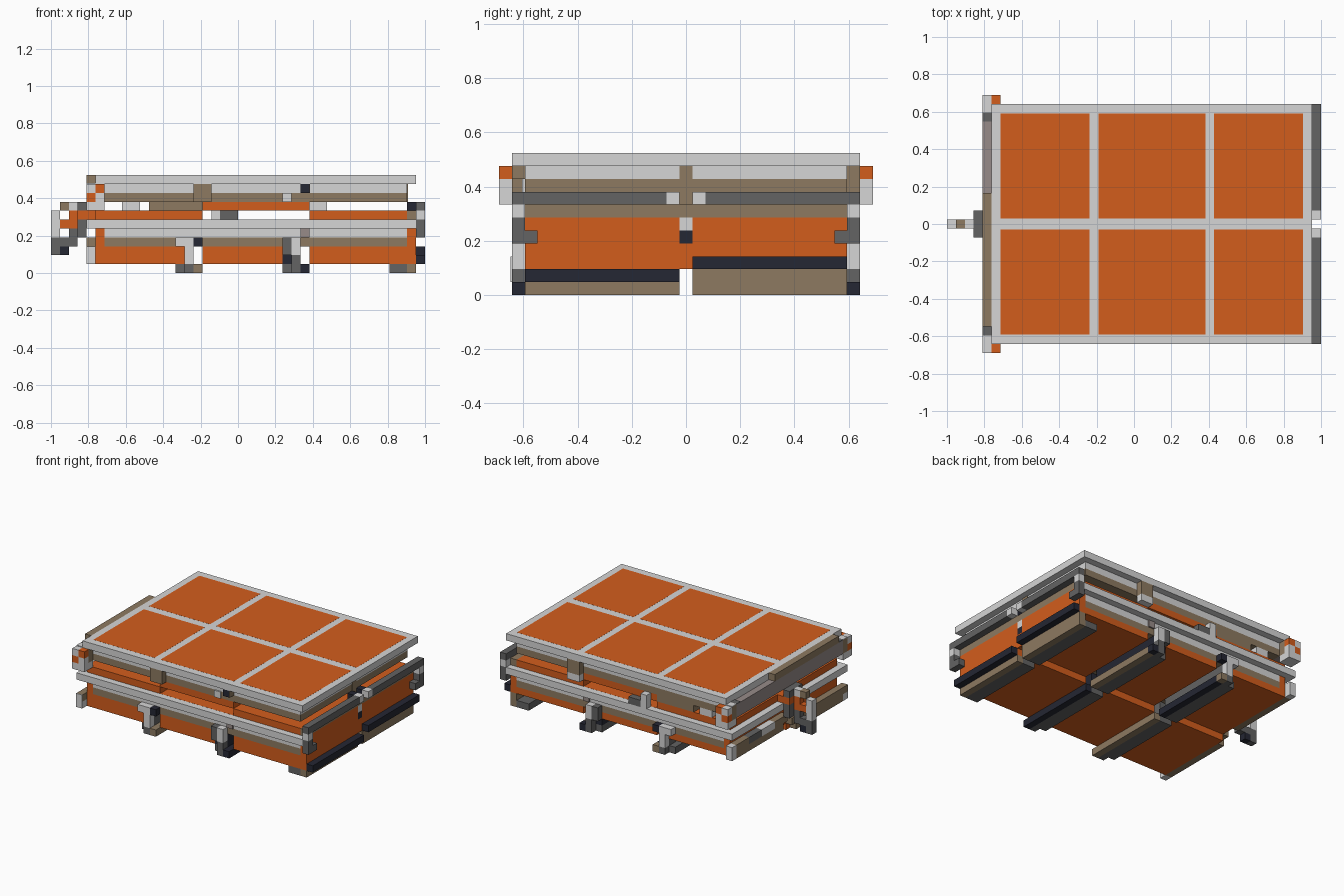
import bpy
import bmesh
from mathutils import Matrix, Vector

default = bpy.data.objects.get("Cube")
if default:
    bpy.data.objects.remove(default)

CELL = 2 / 42          # the model sits on a grid of cubes
LONG, WIDE = 42, 29    # grid size along x and y


def material(name, *rgb):
    mat = bpy.data.materials.new(name)
    mat.use_nodes = True
    mat.diffuse_color = (*rgb, 1)
    mat.node_tree.nodes["Principled BSDF"].inputs["Base Color"].default_value = (*rgb, 1)
    return mat


orange = material("burnt orange", .65, .11, .012)
light = material("light grey", .67, .67, .67)
brown = material("dusty brown", .27, .195, .12)
dark = material("dark grey", .125, .125, .125)
navy = material("dark navy", .018, .02, .033)
mauve = material("mauve grey", .31, .26, .25)


def box(name, mat, xs, ys, zs, mirror=False):
    """Box from grid ranges; mirror adds its twin across the centre line."""
    bm = bmesh.new()
    spans = [ys, (WIDE - ys[1], WIDE - ys[0])] if mirror else [ys]
    for y0, y1 in spans:
        low = Vector((xs[0] - LONG / 2, y0 - WIDE / 2, zs[0])) * CELL
        high = Vector((xs[1] - LONG / 2, y1 - WIDE / 2, zs[1])) * CELL
        place = Matrix.Translation((low + high) / 2) @ Matrix.Diagonal((*(high - low), 1))
        bmesh.ops.create_cube(bm, size=1, matrix=place)
    mesh = bpy.data.meshes.new(name)
    bm.to_mesh(mesh)
    bm.free()
    mesh.materials.append(mat)
    obj = bpy.data.objects.new(name, mesh)
    bpy.context.collection.objects.link(obj)


FULL = (1, 28)      # across the plate
INNER = (2, 27)     # across the hull
RIGHT = (2, 14)     # right half of the hull
LEFT = (15, 27)     # left half of the hull
RAIL = (1, 2)       # right outer column
LEFT_RAIL = (27, 28)
MIDDLE = (14, 15)   # centre line
BODY = (6, 40)

# Top plate with six coloured panels
box("deck_plate", light, (5, 41), FULL, (10, 11))
for label, span in (("rear", (6, 16)), ("centre", (17, 29)), ("nose", (30, 40))):
    box(label + "_deck_panels", orange, span, (2.1, 13.9), (10.9, 11.01), True)

# Upper deck layers and fittings
box("upper_deck_band", light, BODY, INNER, (9, 10))
box("upper_deck_skirt", brown, BODY, INNER, (8, 9))
box("centre_upper_block", orange, (17, 29), INNER, (7, 8))
box("rear_upper_spacer", brown, (11, 17), (25, 27), (7, 8))
box("rear_upper_spacer_end", light, (8, 10), (25, 27), (7, 8))
box("nose_band_pillar", brown, (40, 40.1), MIDDLE, (7, 10))
box("right_side_box", brown, (16, 18), RAIL, (8, 10))
box("right_side_peg", navy, (28, 29), RAIL, (9, 10))
box("right_peg_cap", brown, (29, 29.1), RAIL, (9, 10))
box("left_side_box", brown, (29, 31), LEFT_RAIL, (8, 10))
box("left_side_box_base", light, (29, 31), LEFT_RAIL, (7, 8))
box("left_side_peg", light, (18, 19), LEFT_RAIL, (6, 8))
box("left_side_peg_base", dark, (19, 21), LEFT_RAIL, (6, 7))
box("right_side_bracket", light, (26, 27), (1.8, 2), (8, 9))

# Lower deck: plate, set-back band and skirt
box("lower_plate", light, (4, 40), FULL, (5, 6))
box("lower_plate_corner", light, (40, 41), RAIL, (5, 6), True)
box("lower_plate_panels", orange, (17, 29), RIGHT, (5.9, 6.01), True)
box("lower_band", light, BODY, INNER, (4, 5))
box("lower_skirt", brown, BODY, INNER, (3, 4))

# Stepped hull blocks; the right half hangs lower
for label, span in (("rear", (6, 15)), ("centre", (17, 26)), ("nose", (29, 40))):
    box(label + "_lower_block", orange, span, INNER, (2, 3))
    box(label + "_floor_block", orange, span, RIGHT, (1, 2))
box("rear_hull_top", orange, (5, 17), INNER, (6, 7))
box("nose_hull_top", orange, (29, 40), INNER, (6, 7))
box("rear_wall", orange, (5, 6), INNER, (2, 5))
box("rear_wall_foot", orange, (5, 6), RIGHT, (1, 2))

# Cross beams under the hull
for label, start, right, left in (("rear", 14, brown, navy),
                                  ("centre", 26, navy, brown),
                                  ("nose", 38, brown, brown)):
    tip = start + 2
    box(label + "_skid", dark, (start, tip), RIGHT, (0, 1), True)
    box(label + "_right_skid_edge", right, (tip, tip + 1), RIGHT, (0, 1))
    box(label + "_left_skid_edge", left, (tip, tip + 1), LEFT, (0, 1))
box("rear_skid_web", dark, (15, 16), RIGHT, (1, 3), True)
box("centre_skid_web", navy, (26, 28), RIGHT, (1, 3), True)

# Outer posts reaching the ground
box("rear_post_foot", dark, (15, 16), RAIL, (0, 1), True)
box("rear_post_foot_edge", brown, (16, 17), RAIL, (0, 1), True)
box("rear_post_shaft", light, (15, 16), RAIL, (1, 4), True)
box("rear_post_cap", light, (14, 15), RAIL, (3, 4), True)
box("rear_post_peg", navy, (16, 17), RAIL, (3, 4), True)
box("centre_post_foot", dark, (27, 28), RAIL, (0, 2), True)
box("centre_post_foot_edge", navy, (28, 29), RAIL, (0, 1), True)
box("centre_post_shaft", light, (27, 28), RAIL, (2, 4), True)
box("centre_post_cap", dark, (26, 27), RAIL, (2, 4), True)
box("centre_post_peg", mauve, (28, 29), (1.8, 2), (4, 5), True)

# Nose end wall, bumpers and clamps
END = (40, 41)
TIP = (41, 42)
box("nose_wall", orange, END, RIGHT, (2, 6), True)
box("nose_wall_beam", brown, END, INNER, (6, 7))
box("nose_step", brown, END, LEFT, (1, 2))
box("low_bumper", navy, TIP, RIGHT, (1, 2))
box("low_bumper_mount", orange, END, RIGHT, (1, 2))
box("high_bumper", navy, TIP, LEFT, (2, 3))
box("seam_base", orange, END, MIDDLE, (2, 4))
box("seam_latch", navy, END, MIDDLE, (4, 5))
box("seam_cap", light, END, MIDDLE, (5, 6))
box("handrail", dark, TIP, (1, 13), (7, 8), True)
box("handrail_end", light, TIP, (13, 14), (7, 8), True)
box("handrail_mount", navy, END, (13, 14), (7, 8), True)
box("nose_clamp", dark, TIP, (1, 3), (4, 5), True)
box("nose_clamp_joint", dark, TIP, RAIL, (5, 6), True)
box("nose_clamp_top", light, TIP, RAIL, (6, 7), True)

# Rear bumper: the left half sits one step higher, in alternating colours
REAR = (4, 5)
tones = (brown, light, dark)
for label, first, last, base in (("right", 1, 14, 1), ("left", 15, 28, 2)):
    for n, start in enumerate(range(first, last, 3)):
        span = (start, min(start + 3, last))
        upper = brown if label == "right" else tones[n % 3]
        box(label + "_rear_bumper_top", upper, REAR, span, (base + 1, base + 2))
    box(label + "_rear_bumper_base", brown, REAR, (first + 1, last - 1), (base, base + 1))
box("right_bumper_end", light, REAR, (.9, 1), (1, 3))
box("right_bumper_end_base", light, REAR, RAIL, (1, 2))
box("left_bumper_end_base", light, REAR, LEFT_RAIL, (2, 3))

# Upper rear beam and checkered corners
box("rear_upper_beam", mauve, (4, 6), INNER, (8, 10))
box("rear_raised_beam", brown, REAR, (3, 18), (10, 11))
box("rear_corner_post", brown, (4, 6), RAIL, (8, 10), True)
box("rear_corner_base", light, (4, 6), (0, 2), (7, 8), True)
for n, (x, z) in enumerate(((4, 9), (5, 9), (5, 8), (4, 8))):
    box("corner_check", orange if n % 2 else light,
        (x, x + 1), (0, 1), (z, z + 1), True)
box("corner_cap", light, REAR, RAIL, (10, 10.1), True)
box("corner_cap_edge", dark, REAR, (2, 3), (10, 10.1), True)

# Tow hitch
box("hitch_plate", dark, (3, 4), (13, 16), (4, 6))
box("hitch_plate_inlay", orange, (3, 4), (13, 16), (6, 7))
box("hitch_plate_top", dark, (3, 4), (13, 16), (7, 8))
box("hitch_mount", orange, REAR, (13, 16), (6, 7))
box("hitch_brace", dark, (2, 3), MIDDLE, (3, 5))
box("hitch_arm", orange, (1, 3), MIDDLE, (5, 6))
box("hitch_arm_top", orange, (2, 3), MIDDLE, (6, 7))
box("hitch_cap", brown, (1, 2), MIDDLE, (7, 8))
box("hitch_cap_end", light, (2, 3), MIDDLE, (7, 8))
box("hitch_nose", light, (0, 1), MIDDLE, (4, 7))
box("hitch_hook", dark, (0, 1), MIDDLE, (2, 4))
box("hitch_hook_pin", navy, (1, 2), MIDDLE, (2, 3))
box("hitch_hook_arm", dark, (1, 2), MIDDLE, (3, 4))
